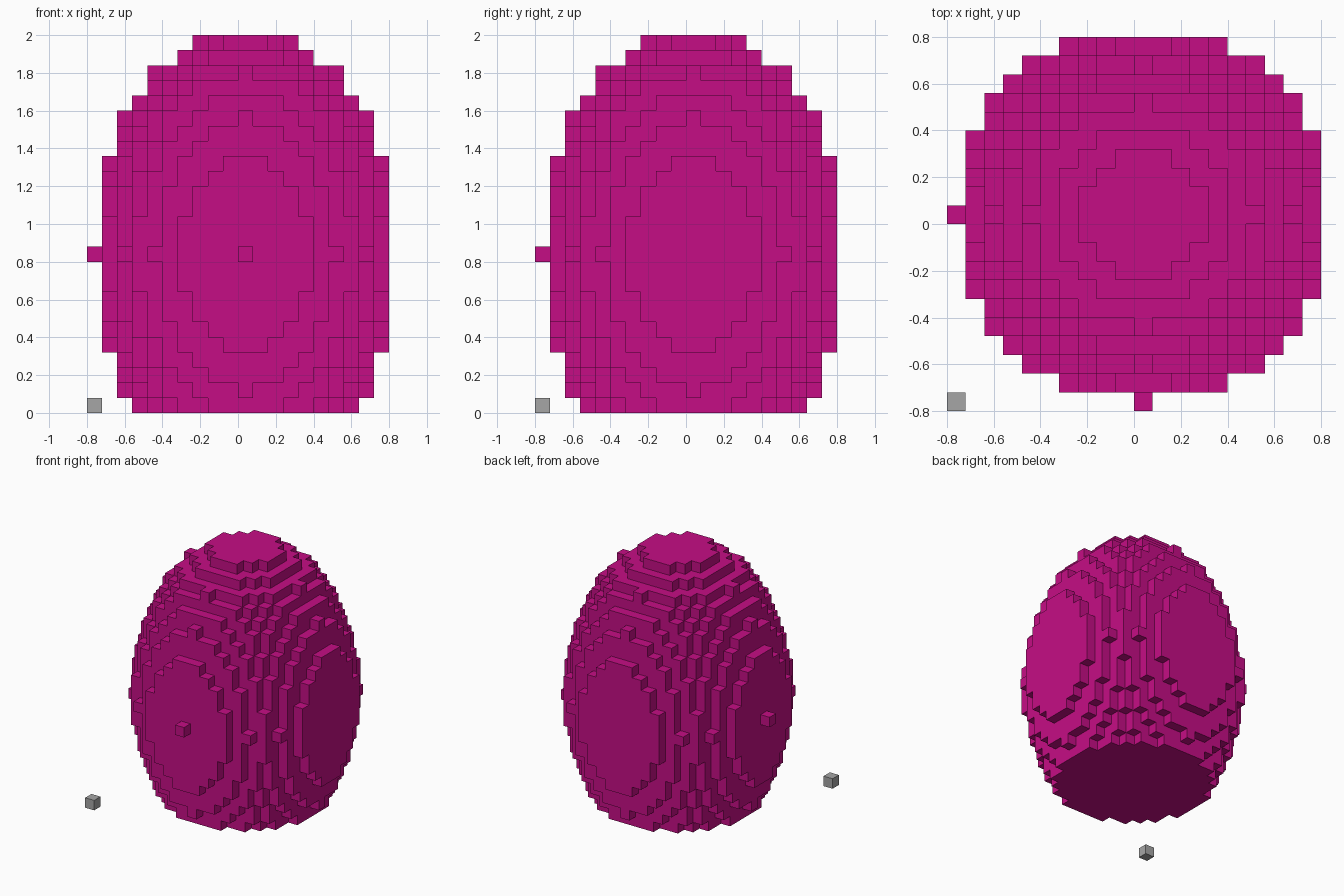
import bpy, bmesh
from mathutils import Vector

if "Cube" in bpy.data.objects:
    bpy.data.objects.remove(bpy.data.objects["Cube"])

CELL = 0.08          # edge of one block
MID_LAYER = 10       # layer holding the widest ring


def material(name, rgb):
    mat = bpy.data.materials.new(name)
    mat.diffuse_color = (*rgb, 1.0)
    mat.use_nodes = True
    mat.node_tree.nodes["Principled BSDF"].inputs["Base Color"].default_value = mat.diffuse_color
    return mat


def block_object(name, cells, mat):
    """Mesh of the exposed faces of a set of integer cells."""
    bm = bmesh.new()
    verts = {}

    def vert(corner):
        if corner not in verts:
            verts[corner] = bm.verts.new(Vector(corner) * CELL)
        return verts[corner]

    for cell in cells:
        for axis in range(3):
            u, v = (axis + 1) % 3, (axis + 2) % 3
            for side in (0, 1):
                neighbour = list(cell)
                neighbour[axis] += 2 * side - 1
                if tuple(neighbour) in cells:
                    continue
                loop = []
                for du, dv in ((0, 0), (1, 0), (1, 1), (0, 1)):
                    corner = list(cell)
                    corner[axis] += side
                    corner[u] += du
                    corner[v] += dv
                    loop.append(vert(tuple(corner)))
                bm.faces.new(loop if side else loop[::-1])

    mesh = bpy.data.meshes.new(name)
    bm.to_mesh(mesh)
    bm.free()
    mesh.materials.append(mat)
    obj = bpy.data.objects.new(name, mesh)
    bpy.context.collection.objects.link(obj)
    return obj


magenta = material("magenta", (0.56, 0.0042, 0.235))
grey = material("grey", (0.38, 0.38, 0.38))

# Egg: stepped ellipsoid, radius 10 across and 15 up, cut flat at base and top
egg_cells = {
    (i, j, d + MID_LAYER)
    for i in range(-10, 10)
    for j in range(-10, 10)
    for d in range(-10, 15)
    if 9 * (i * i + j * j) + 4 * d * d <= 900
}
block_object("egg_body", egg_cells, magenta)

# Loose block at the front left corner
block_object("corner_block", {(-10, -10, 0)}, grey)
